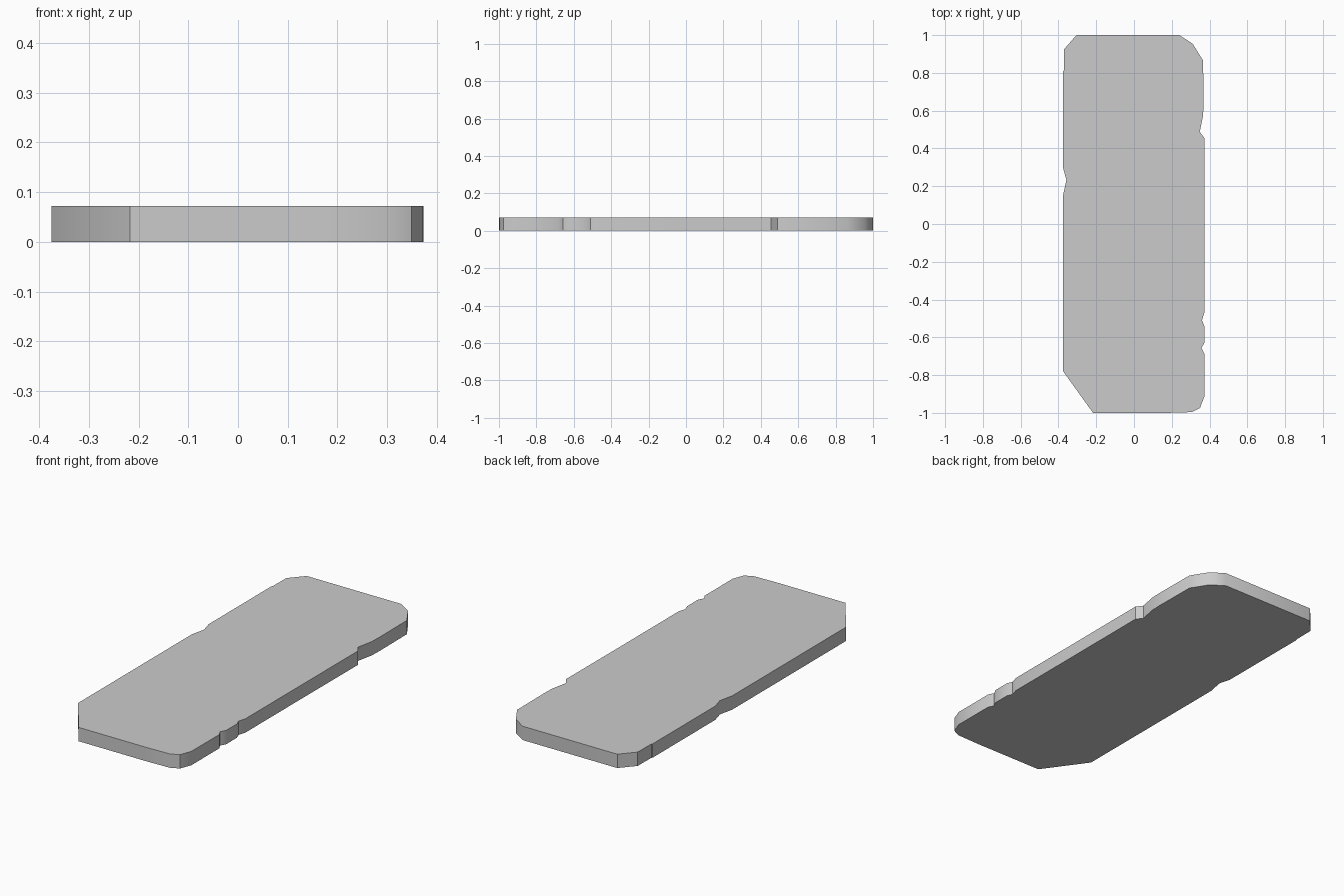
import bpy, bmesh, math

if "Cube" in bpy.data.objects:
    bpy.data.objects.remove(bpy.data.objects["Cube"])

THICKNESS = 0.072

# Worn plank outline seen from above, counter-clockwise
outline = [
    (-0.217, -1.0), (0.17, -1.0), (0.305, -0.996), (0.349, -0.975), (0.372, -0.915),
    (0.372, -0.685), (0.357, -0.657), (0.372, -0.63),      # small chip
    (0.372, -0.54), (0.36, -0.51), (0.372, -0.47),         # small chip
    (0.372, -0.1), (0.373, 0.455), (0.348, 0.488), (0.366, 0.575),   # large chip
    (0.368, 0.64), (0.366, 0.865), (0.31, 0.955), (0.24, 1.0),       # rounded corner
    (-0.305, 1.0), (-0.37, 0.925), (-0.371, 0.815), (-0.375, 0.81),  # cut corner
    (-0.375, 0.295), (-0.358, 0.233), (-0.375, 0.155),     # left chip
    (-0.375, -0.78),
]

# Plank: extrude the outline upward
bm = bmesh.new()
base = bm.faces.new([bm.verts.new((x, y, 0)) for x, y in outline])
top = bmesh.ops.extrude_face_region(bm, geom=[base], use_keep_orig=True)
verts = [g for g in top["geom"] if isinstance(g, bmesh.types.BMVert)]
bmesh.ops.translate(bm, verts=verts, vec=(0, 0, THICKNESS))
bmesh.ops.recalc_face_normals(bm, faces=bm.faces)

mesh = bpy.data.meshes.new("plank")
bm.to_mesh(mesh)
bm.free()
plank = bpy.data.objects.new("plank", mesh)
bpy.context.collection.objects.link(plank)

# Soften gentle corners, keep chips and rims crisp
bpy.context.view_layer.objects.active = plank
plank.select_set(True)
bpy.ops.object.shade_smooth_by_angle(angle=math.radians(36))
